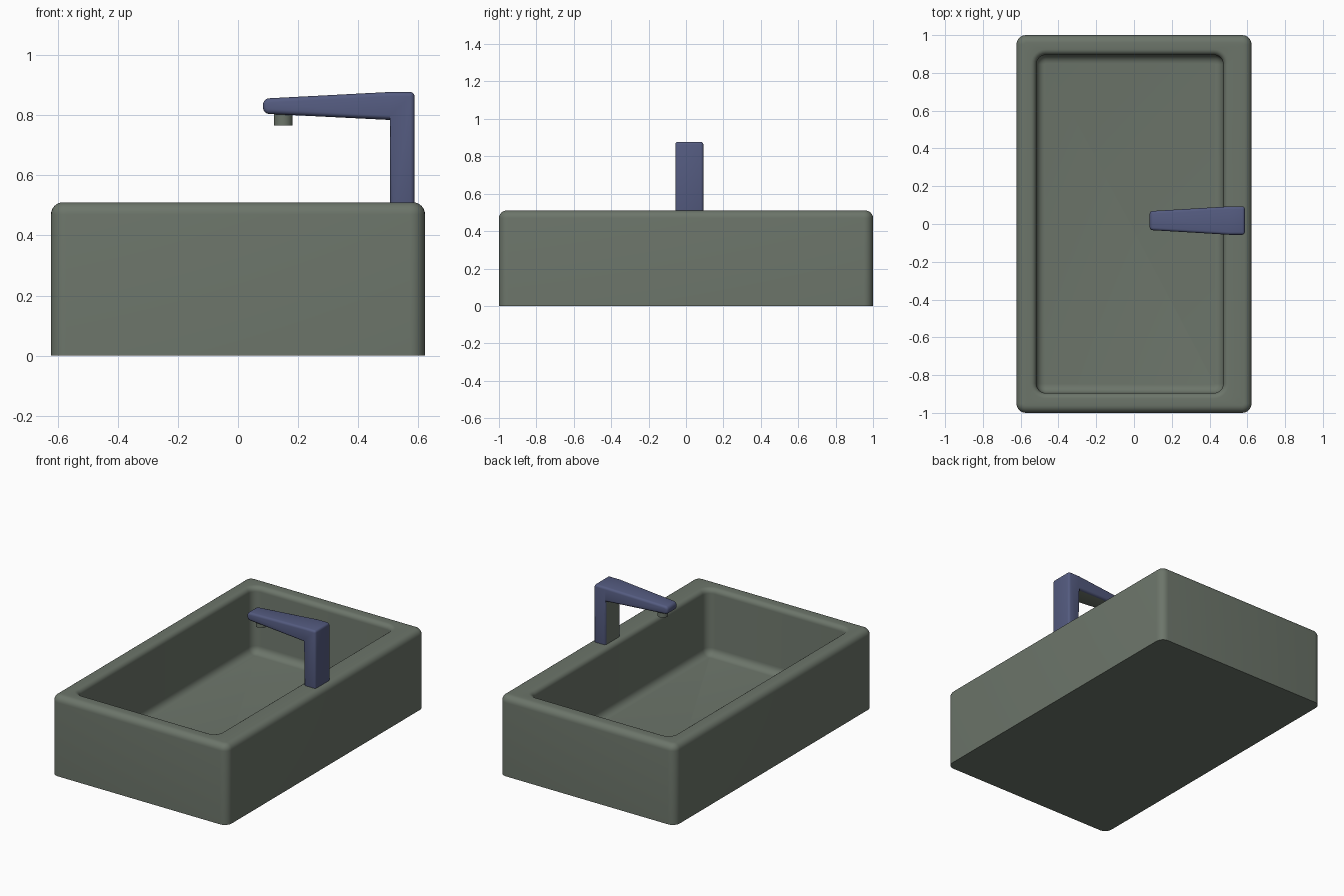
import bpy, bmesh
from math import sin, cos, pi, radians

cube = bpy.data.objects.get("Cube")
if cube:
    bpy.data.objects.remove(cube, do_unlink=True)


def material(name, rgb):
    m = bpy.data.materials.new(name)
    m.use_nodes = True
    m.diffuse_color = (*rgb, 1)
    bsdf = next(n for n in m.node_tree.nodes if n.type == 'BSDF_PRINCIPLED')
    bsdf.inputs["Base Color"].default_value = (*rgb, 1)
    return m


def make_object(name, bm, *mats):
    bmesh.ops.recalc_face_normals(bm, faces=bm.faces)
    mesh = bpy.data.meshes.new(name)
    bm.to_mesh(mesh)
    bm.free()
    for mat in mats:
        mesh.materials.append(mat)
    ob = bpy.data.objects.new(name, mesh)
    bpy.context.collection.objects.link(ob)
    return ob


def smooth(ob, angle=35):
    bpy.ops.object.select_all(action='DESELECT')
    ob.select_set(True)
    bpy.context.view_layer.objects.active = ob
    bpy.ops.object.shade_smooth_by_angle(angle=radians(angle))


def rounded_loop(bm, cx, hx, hy, r, z, seg=6):
    """Ring of vertices around a rectangle with rounded corners."""
    ring = []
    for k, (sx, sy) in enumerate([(1, 1), (-1, 1), (-1, -1), (1, -1)]):
        for i in range(seg + 1):
            a = (k + i / seg) * pi / 2
            ring.append(bm.verts.new((cx + sx * (hx - r) + r * cos(a),
                                      sy * (hy - r) + r * sin(a), z)))
    return ring


grey = material("grey green ceramic", (0.150, 0.178, 0.144))
blue = material("slate blue enamel", (0.089, 0.105, 0.216))

# Basin: rounded rings from the base, over the rim, down to the floor
TOP, FLOOR, STEPS = 0.51, 0.09, 6
arc = [i / STEPS * pi / 2 for i in range(STEPS + 1)]
OUTER, INNER, FILLET = 0.04, 0.03, 0.045
HX, IX, IY, ICX = 0.622, 0.495, 0.895, -0.022
bm = bmesh.new()
rings = [rounded_loop(bm, 0, HX, 1, 0.05, 0)]
for a in arc:
    d = OUTER * (1 - cos(a))
    rings.append(rounded_loop(bm, 0, HX - d, 1 - d, 0.05 - d, TOP - OUTER * (1 - sin(a))))
for a in arc:
    e = INNER * (1 - sin(a))
    rings.append(rounded_loop(bm, ICX, IX + e, IY + e, 0.05 + e, TOP - INNER * (1 - cos(a))))
for a in arc:
    d = FILLET * (1 - cos(a))
    rings.append(rounded_loop(bm, ICX, IX - d, IY - d, 0.05 - d, FLOOR + FILLET * (1 - sin(a))))
for lower, upper in zip(rings, rings[1:]):
    for i in range(len(lower)):
        j = (i + 1) % len(lower)
        bm.faces.new((lower[i], lower[j], upper[j], upper[i]))
bm.faces.new(rings[0])
bm.faces.new(rings[-1])
smooth(make_object("basin", bm, grey))

# Faucet: bent side profile, with the spout narrowing towards its tip
CY = 0.018
profile = [(0.587, 0.46), (0.587, 0.877), (0.505, 0.877), (0.083, 0.855),
           (0.083, 0.805), (0.505, 0.784), (0.505, 0.46)]
bm = bmesh.new()
sides = []
for s in (-1, 1):
    side = []
    for x, z in profile:
        half = 0.05 + 0.025 * min(1, (x - 0.083) / 0.422)
        side.append(bm.verts.new((x, CY + s * half, z)))
    bm.faces.new([side[i] for i in (0, 1, 2, 5, 6)])
    bm.faces.new(side[2:6])
    sides.append(side)
for i in range(len(profile)):
    j = (i + 1) % len(profile)
    bm.faces.new((sides[0][i], sides[0][j], sides[1][j], sides[1][i]))
tip = [bm.edges.get((sides[0][i], sides[1][i])) for i in (3, 4)]
bmesh.ops.bevel(bm, geom=tip, offset=0.02, segments=4, profile=0.5, affect='EDGES')

# Soften the outward edges, leaving the inside of the bend crisp
bmesh.ops.recalc_face_normals(bm, faces=bm.faces)
outward = [e for e in bm.edges if e.calc_face_angle_signed() > radians(40)]
bmesh.ops.bevel(bm, geom=outward, offset=0.014, segments=3, profile=0.5, affect='EDGES')

# Grey flat faces under the spout and on the inside of the column
bm.normal_update()
for f in bm.faces:
    c = f.calc_center_median()
    under_spout = f.normal.z < -0.99 and c.z > 0.7
    inside_column = f.normal.x < -0.99 and c.x > 0.4
    f.material_index = int(under_spout or inside_column)
smooth(make_object("faucet", bm, blue, grey))

# Aerator under the spout tip
bpy.ops.mesh.primitive_cylinder_add(vertices=32, radius=0.031, depth=0.06,
                                    location=(0.151, CY, 0.796))
aerator = bpy.context.object
aerator.name = "aerator"
aerator.data.materials.append(grey)
smooth(aerator)
